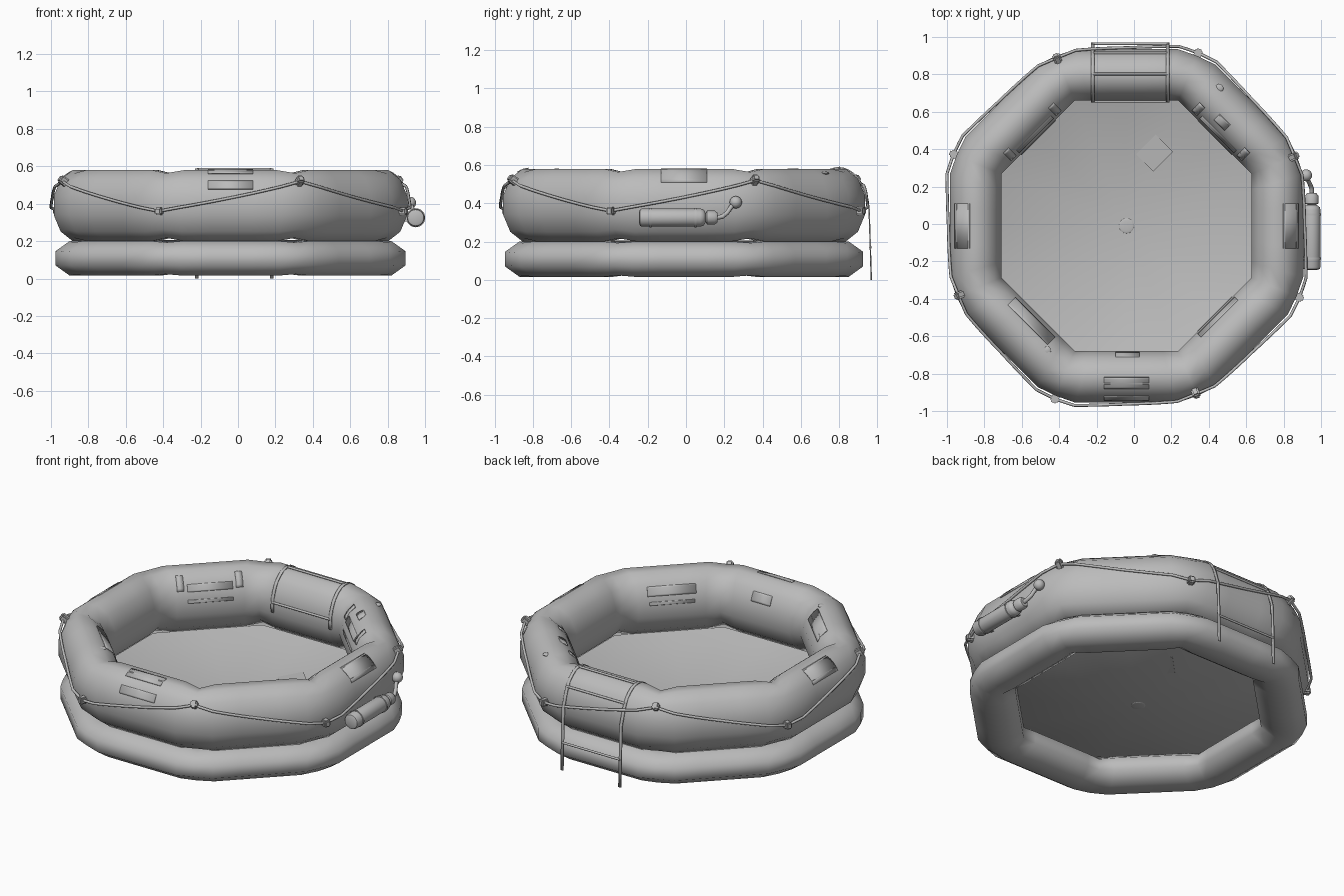
import bpy, bmesh
from math import sin, cos, tan, pi, radians, sqrt
from mathutils import Vector, Matrix

if "Cube" in bpy.data.objects:
    bpy.data.objects.remove(bpy.data.objects["Cube"])

grey = bpy.data.materials.new("rubber grey")
grey.use_nodes = True
grey.diffuse_color = (0.5, 0.5, 0.5, 1)
grey.node_tree.nodes["Principled BSDF"].inputs["Base Color"].default_value = (0.5, 0.5, 0.5, 1)

CENTRE = Vector((-0.04, -0.01, 0))
HALF = tan(pi / 8)
# Tube sections: mid apothem, mid height, half width, half height
UPPER = (0.807, 0.39, 0.138, 0.19)
LOWER = (0.805, 0.108, 0.13, 0.093)
CORNER = 0.74      # how far the outside is drawn in at the corners
DIP = 0.91         # how far the height is drawn in at the corners


def place(side, u, r, z):
    """Point on side number `side`: u along it, r outward, z up."""
    a = side * pi / 4
    return CENTRE + Vector((r * cos(a) - u * sin(a), r * sin(a) + u * cos(a), z))


def on_tube(phi, off=0.0):
    mid, zc, w, h = UPPER
    return mid + (w + off) * cos(phi), zc + (h + off) * sin(phi)


def finish(name, bm, angle=40):
    bmesh.ops.recalc_face_normals(bm, faces=bm.faces)
    me = bpy.data.meshes.new(name)
    bm.to_mesh(me)
    bm.free()
    ob = bpy.data.objects.new(name, me)
    bpy.context.collection.objects.link(ob)
    me.materials.append(grey)
    bpy.ops.object.select_all(action='DESELECT')
    ob.select_set(True)
    bpy.context.view_layer.objects.active = ob
    bpy.ops.object.shade_smooth_by_angle(angle=radians(angle))
    return ob


def bridge(bm, rings, loop=False, closed=True):
    """Join successive rows of vertices with quads."""
    n = len(rings[0])
    for i in range(len(rings) - (0 if loop else 1)):
        a, b = rings[i], rings[(i + 1) % len(rings)]
        for j in range(n if closed else n - 1):
            k = (j + 1) % n
            bm.faces.new((a[j], a[k], b[k], b[j]))


def octagon_tube(name, tube, sides):
    """Inflated ring whose outer corners are blunted."""
    mid, zc, w, h = tube
    grow = 1 / cos(pi / sides)
    bm, rings = bmesh.new(), []
    for side in range(8):
        for t in (-1, -0.7, -0.3, 0.3, 0.7):
            out, dip = (CORNER, DIP) if t == -1 else (1, 1)
            ring = []
            for j in range(sides):
                p = 2 * pi * (j + 0.5) / sides
                r = mid + w * grow * cos(p) * (out if cos(p) > 0 else 1)
                ring.append(bm.verts.new(place(side, t * r * HALF, r, zc + h * grow * dip * sin(p))))
            rings.append(ring)
    bridge(bm, rings, loop=True)
    return finish(name, bm, 62)


def patch(name, side, u0, u1, phi0, phi1):
    """Thin plate lying on the upper tube."""
    bm, rows = bmesh.new(), []
    for i in range(7):
        r, z = on_tube(radians(phi0 + (phi1 - phi0) * i / 6), 0.003)
        rows.append([bm.verts.new(place(side, u, r, z)) for u in (u0, u1)])
    bridge(bm, rows, closed=False)
    mod = finish(name, bm).modifiers.new("thickness", 'SOLIDIFY')
    mod.thickness, mod.offset = 0.005, 0


def tube_curve(name, points, radius, cyclic=False):
    cu = bpy.data.curves.new(name, 'CURVE')
    cu.dimensions, cu.bevel_depth, cu.bevel_resolution = '3D', radius, 2
    cu.use_fill_caps = True
    sp = cu.splines.new('POLY')
    sp.points.add(len(points) - 1)
    for q, p in zip(sp.points, points):
        q.co = (*p, 1)
    sp.use_cyclic_u, sp.use_smooth = cyclic, True
    ob = bpy.data.objects.new(name, cu)
    bpy.context.collection.objects.link(ob)
    cu.materials.append(grey)


def box(name, size, matrix, bevel=0.0):
    bm = bmesh.new()
    bmesh.ops.create_cube(bm, size=1, matrix=matrix @ Matrix.Diagonal((*size, 1)))
    if bevel:
        bmesh.ops.bevel(bm, geom=bm.edges[:], offset=bevel, segments=2, affect='EDGES')
    finish(name, bm)


def lathe_y(name, centre, profile):
    """Turned part along y from (y, radius) pairs, with capped ends."""
    bm = bmesh.new()
    rings = [[bm.verts.new((centre[0] + r * cos(j * pi / 12), y, centre[1] + r * sin(j * pi / 12)))
              for j in range(24)] for y, r in profile]
    bridge(bm, rings)
    bm.faces.new(rings[0])
    bm.faces.new(rings[-1])
    finish(name, bm)


def ball(name, loc, radius, flat=1.0):
    bm = bmesh.new()
    bmesh.ops.create_uvsphere(bm, u_segments=20, v_segments=12, radius=radius,
                              matrix=Matrix.Translation(loc) @ Matrix.Diagonal((1, 1, flat, 1)))
    finish(name, bm)


# Buoyancy tubes
octagon_tube("upper_tube", UPPER, 12)
octagon_tube("lower_tube", LOWER, 8)

# Sagging floor
def floor_z(f):
    return 0.205 - 0.115 * (1 - f * f)

bm, rings = bmesh.new(), []
for f in (1, 0.85, 0.7, 0.55, 0.4, 0.25, 0.1):
    rings.append([bm.verts.new(place(s, t * HALF * 0.76 * f, 0.76 * f, floor_z(f)))
                  for s in range(8) for t in (-1, 0)])
bridge(bm, rings)
bm.faces.new(rings[-1])
finish("floor", bm)
ball("floor_button", CENTRE + Vector((0, 0, floor_z(0.1))), 0.04, 0.1)
slope = Matrix.Rotation(radians(-45), 4, 'Z') @ Matrix.Rotation(radians(8), 4, 'X')
box("floor_patch", (0.13, 0.15, 0.006),
    Matrix.Translation((0.11, 0.38, floor_z(0.55) + 0.004)) @ slope)

# Grab rope, zigzagging between fittings on the corners
HIGH, LOW = 0.52, 0.36
def corner_z(i):
    return HIGH if i % 2 == 0 else LOW

def rope_r(z, t, off):
    """Outer surface at height z, t running from -1 to 1 between corners."""
    mid, zc, w, h = UPPER
    blend = max(0, (abs(t) - 0.7) / 0.3)
    return mid + w * (1 + (CORNER - 1) * blend) * sqrt(1 - ((z - zc) / h) ** 2) + off

rope = []
for side in range(8):
    z0, z1 = corner_z(side + 1), corner_z(side)
    for i in range(20):
        f = i / 20
        t = 2 * f - 1
        z = z0 + (z1 - z0) * f - 0.035 * f * (1 - f)
        r = rope_r(z, t, 0.011 + 0.006 * abs(t))
        rope.append(place(side, t * r * HALF, r, z))
tube_curve("grab_rope", rope, 0.008, True)
for c in range(8):
    z = corner_z(c + 1)
    r = rope_r(z, 1, 0.01)
    tilt = radians(-35 if z == HIGH else 0)
    m = (Matrix.Translation(place(c, -r * HALF, r, z)) @ Matrix.Rotation((c - 0.5) * pi / 4, 4, 'Z')
         @ Matrix.Rotation(tilt, 4, 'Y'))
    box(f"rope_fitting_{c + 1}", (0.06, 0.04, 0.042), m, 0.008)

# Boarding ladder over the back tube
rail = [on_tube(radians(a), 0.006) for a in range(190, 15, -12)]
rail += [(0.966, 0.38), (0.972, 0.2), (0.978, 0.0)]
for name, u in (("ladder_rail_right", 0.18), ("ladder_rail_left", -0.22)):
    bm = bmesh.new()
    bridge(bm, [[bm.verts.new(place(2, u + d, r, z)) for d in (-0.009, 0.009)] for r, z in rail],
           closed=False)
    mod = finish(name, bm).modifiers.new("thickness", 'SOLIDIFY')
    mod.thickness, mod.offset = 0.007, 0
for i, (r, z) in enumerate([on_tube(radians(a), 0.005) for a in (172, 88, 35)] + [(0.974, 0.17)]):
    tube_curve(f"ladder_rung_{i + 1}", [place(2, u, r, z) for u in (-0.22, 0.18)], 0.007)

# Gas bottle with straps, hose and valve
AXIS = (0.95, 0.325)
lathe_y("gas_bottle", AXIS, [(-0.245, 0.03), (-0.24, 0.043), (-0.23, 0.047), (0.075, 0.047),
                             (0.09, 0.043), (0.1, 0.03), (0.102, 0.022), (0.11, 0.036),
                             (0.15, 0.036), (0.165, 0.025)])
for i, y in enumerate((-0.185, 0.05)):
    lathe_y(f"bottle_strap_{i + 1}", AXIS, [(y - 0.006, 0.046), (y - 0.005, 0.051),
                                            (y + 0.005, 0.051), (y + 0.006, 0.046)])
    box(f"bottle_bracket_{i + 1}", (0.05, 0.02, 0.04), Matrix.Translation((0.9, y, 0.325)))
tube_curve("gas_hose", [(0.95, 0.16, 0.325), (0.95, 0.19, 0.33), (0.94, 0.215, 0.35),
                        (0.93, 0.235, 0.38), (0.92, 0.26, 0.405)], 0.012)
ball("hose_valve", (0.92, 0.26, 0.405), 0.032)

# Reinforcement patches on the top, outside and inside
patch("front_top_patch", 6, -0.12, 0.12, 89, 63)
patch("front_side_patch", 6, -0.12, 0.12, 43, 27)
patch("front_inner_patch", 6, -0.06, 0.07, 157, 138)
for side, name in ((0, "left"), (4, "right")):
    patch(f"{name}_top_patch", side, -0.12, 0.12, 78, 38)
patch("front_right_inner_patch", 5, -0.15, 0.15, 145, 115)
patch("front_left_inner_patch", 7, -0.14, 0.14, 156, 138)
patch("front_left_lower_strap", 7, -0.13, 0.13, 172, 166)
patch("back_small_patch", 1, -0.01, 0.07, 122, 103)

# Inner grab handles, each a strap between two pads
for side, name in ((1, "left"), (3, "right")):
    for u, end in ((-0.17, "a"), (0.17, "b")):
        patch(f"{name}_handle_pad_{end}", side, u - 0.02, u + 0.02, 150, 118)
    patch(f"{name}_handle_strap", side, -0.13, 0.13, 152, 138)
    patch(f"{name}_handle_lower_strap", side, -0.13, 0.13, 172, 166)

# Inflation valves
for i, (side, phi) in enumerate(((1, 62), (5, 105))):
    r, z = on_tube(radians(phi))
    ball(f"inflation_valve_{i + 1}", place(side, 0.17, r, z), 0.022, 0.35)
